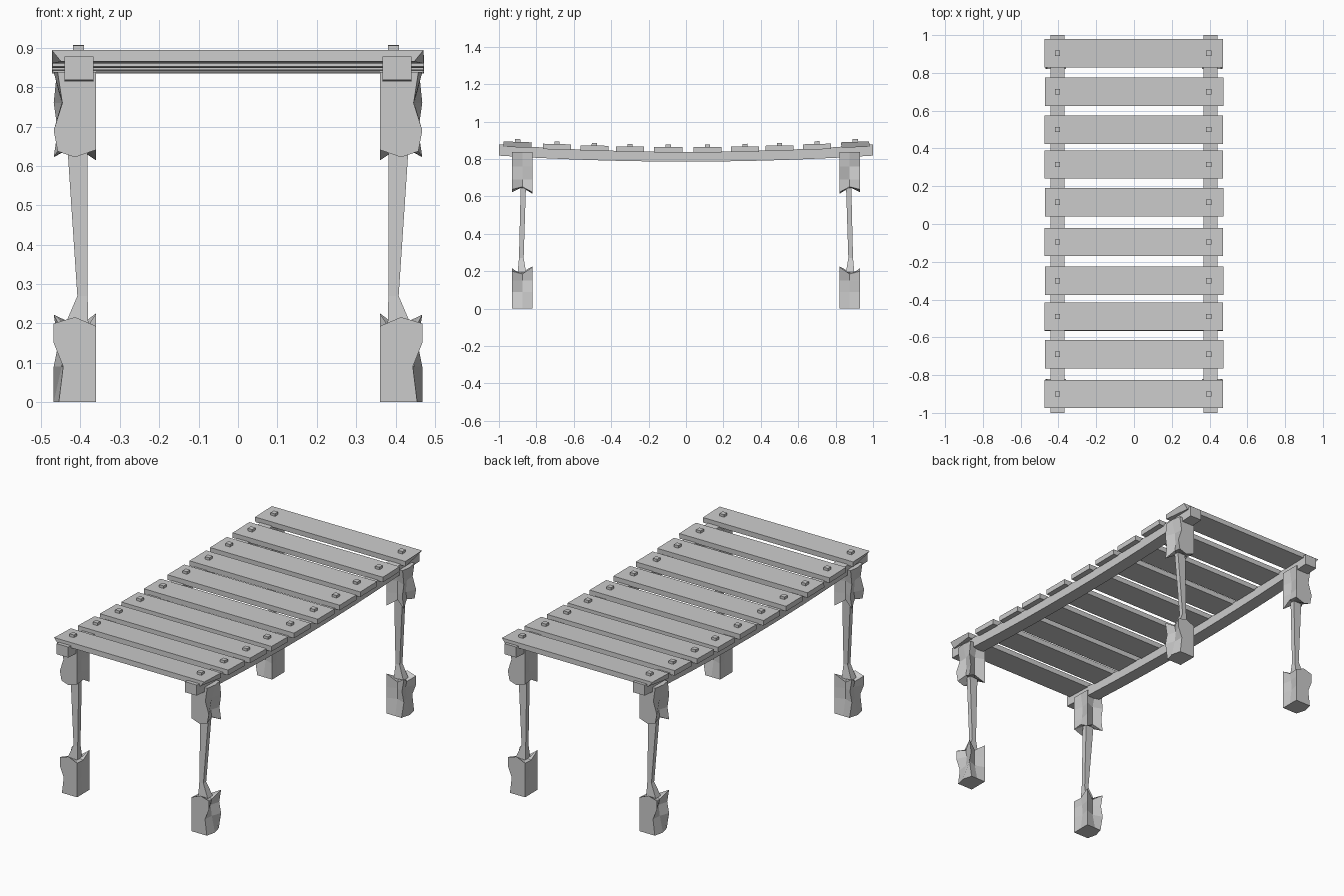
import bpy, bmesh
from math import atan
from mathutils import Matrix, Vector

if "Cube" in bpy.data.objects:
    bpy.data.objects.remove(bpy.data.objects["Cube"])


def make_object(name, bm):
    bmesh.ops.recalc_face_normals(bm, faces=bm.faces)
    mesh = bpy.data.meshes.new(name)
    bm.to_mesh(mesh)
    bm.free()
    obj = bpy.data.objects.new(name, mesh)
    bpy.context.collection.objects.link(obj)
    return obj


def add_box(bm, centre, size, tilt=0.0):
    m = (Matrix.Translation(centre) @ Matrix.Rotation(tilt, 4, 'X')
         @ Matrix.Diagonal((*size, 1)))
    return bmesh.ops.create_cube(bm, size=1, matrix=m)['verts']


def loft(bm, rings):
    rows = [[bm.verts.new(p) for p in ring] for ring in rings]
    n = len(rows[0])
    for a, b in zip(rows, rows[1:]):
        for i in range(n):
            j = (i + 1) % n
            bm.faces.new((a[i], a[j], b[j], b[i]))
    bm.faces.new(rows[0][::-1])
    bm.faces.new(rows[-1])


# sagging side rails
for side, label in ((-1, 'left'), (1, 'right')):
    bm = bmesh.new()
    rings = []
    for i in range(11):
        y = -1 + i * 0.2
        top = 0.838 + 0.04 * y * y
        bot = 0.786 + 0.032 * y * y
        rings.append([(side * x, y, z) for x, z in
                      ((0.367, bot), (0.441, bot), (0.441, top), (0.367, top))])
    loft(bm, rings)
    make_object(label + '_rail', bm)

# deck planks and their square pegs
plank_y = (-0.90, -0.69, -0.49, -0.30, -0.095, 0.115, 0.315, 0.50, 0.70, 0.905)
for k, y in enumerate(plank_y):
    top = 0.863 + 0.028 * (y / 0.9) ** 2
    tilt = atan(0.035 * y)
    shift = 0.002 if k in (1, 3, 5, 8) else 0.0
    bm = bmesh.new()
    verts = add_box(bm, (shift - 0.001, y, top - 0.014), (0.944, 0.15, 0.029), tilt)
    if abs(y) > 0.85:  # chipped lower outer corners on the end planks
        for v in verts:
            if v.co.z < top - 0.014 and abs(v.co.y) > abs(y):
                v.co.x *= 0.95
    make_object('plank_%d' % (k + 1), bm)
    bm = bmesh.new()
    for x in (-0.405, 0.395):
        add_box(bm, (x, y, top + 0.003), (0.028, 0.028, 0.024), tilt)
    make_object('pegs_%d' % (k + 1), bm)

# leg outline: inner-front, front, outer-front, outer, outer-back, back, inner-back, inner
PATTERN = ((0, 1), (.5, 1), (1, 1), (1, .5), (1, 0), (.5, 0), (0, 0), (0, .5))


def leg_ring(u0, u1, v0, v1, z, dz=(0,) * 8, nudge={}):
    pts = []
    for i, (a, b) in enumerate(PATTERN):
        du, dv = nudge.get(i, (0, 0))
        pts.append((u0 + (u1 - u0) * a + du, v0 + (v1 - v0) * b + dv, z + dz[i]))
    return pts


BLOCK = (0.36, 0.468, 0.82, 0.93)
LEG = [
    leg_ring(*BLOCK, 0.0, nudge={2: (-.013, 0), 4: (-.015, 0)}),
    leg_ring(*BLOCK, 0.09, nudge={2: (-.024, 0), 3: (-.02, 0), 5: (0, .02), 7: (.012, 0)}),
    leg_ring(*BLOCK, 0.15, nudge={3: (-.028, 0), 4: (-.012, 0), 5: (0, .022), 7: (.01, 0)}),
    leg_ring(*BLOCK, 0.20, (-.007, .016, 0, -.015, .022, -.015, .026, -.01),
             {3: (-.02, 0), 5: (0, .02)}),
    # worn, thin middle of the leg
    leg_ring(0.38, 0.44, 0.855, 0.9, 0.195),
    leg_ring(0.382, 0.408, 0.868, 0.893, 0.27),
    leg_ring(0.382, 0.433, 0.856, 0.884, 0.645),
    leg_ring(*BLOCK, 0.637, (.004, -.015, 0, .015, -.015, .015, -.023, .01),
             {2: (-.01, 0), 3: (-.02, 0), 5: (0, .02)}),
    leg_ring(*BLOCK, 0.69, nudge={3: (-.026, 0), 4: (-.01, 0), 5: (0, .022), 7: (.01, 0)}),
    leg_ring(*BLOCK, 0.76, nudge={2: (-.022, 0), 3: (-.02, 0), 5: (0, .02), 7: (.012, 0)}),
    leg_ring(*BLOCK, 0.838, nudge={2: (-.01, 0), 4: (-.008, 0)}),
]

# four mirrored legs
for sx, lx in ((-1, 'left'), (1, 'right')):
    for sy, ly in ((-1, 'front'), (1, 'back')):
        bm = bmesh.new()
        loft(bm, [[Vector((sx * u, sy * v, z)) for u, v, z in r] for r in LEG])
        make_object('%s_%s_leg' % (ly, lx), bm)
